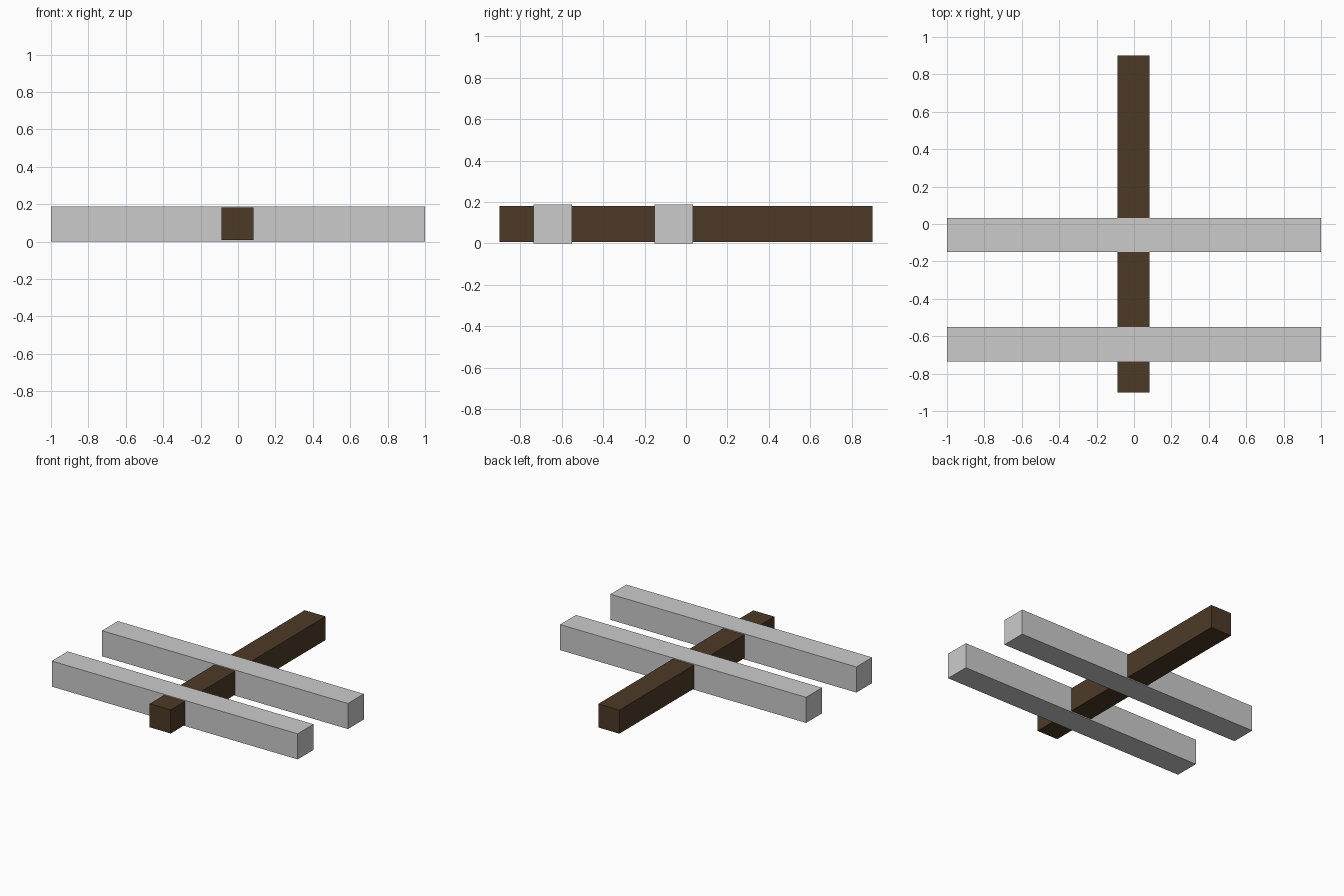
import bpy

if "Cube" in bpy.data.objects:
    bpy.data.objects.remove(bpy.data.objects["Cube"])


def beam(name, x, y, z):
    """Box beam given its (min, max) range on each axis."""
    bpy.ops.mesh.primitive_cube_add(size=1)
    ob = bpy.context.object
    ob.name = name
    ob.location = [(a + b) / 2 for a, b in (x, y, z)]
    ob.scale = [b - a for a, b in (x, y, z)]
    bpy.ops.object.transform_apply(location=False, rotation=False, scale=True)
    return ob


wood = bpy.data.materials.new("dark_wood")
wood.diffuse_color = (0.075, 0.042, 0.021, 1)
wood.use_nodes = True
wood.node_tree.nodes["Principled BSDF"].inputs["Base Color"].default_value = wood.diffuse_color

# long wooden beam running front to back
post = beam("long_beam", (-0.088, 0.083), (-0.9, 0.9), (0.008, 0.181))
post.data.materials.append(wood)

# two grey cross beams, slightly thicker than the wooden one
for name, y in (("front_cross_beam", -0.643), ("middle_cross_beam", -0.059)):
    beam(name, (-1, 1), (y - 0.092, y + 0.092), (0, 0.188))
